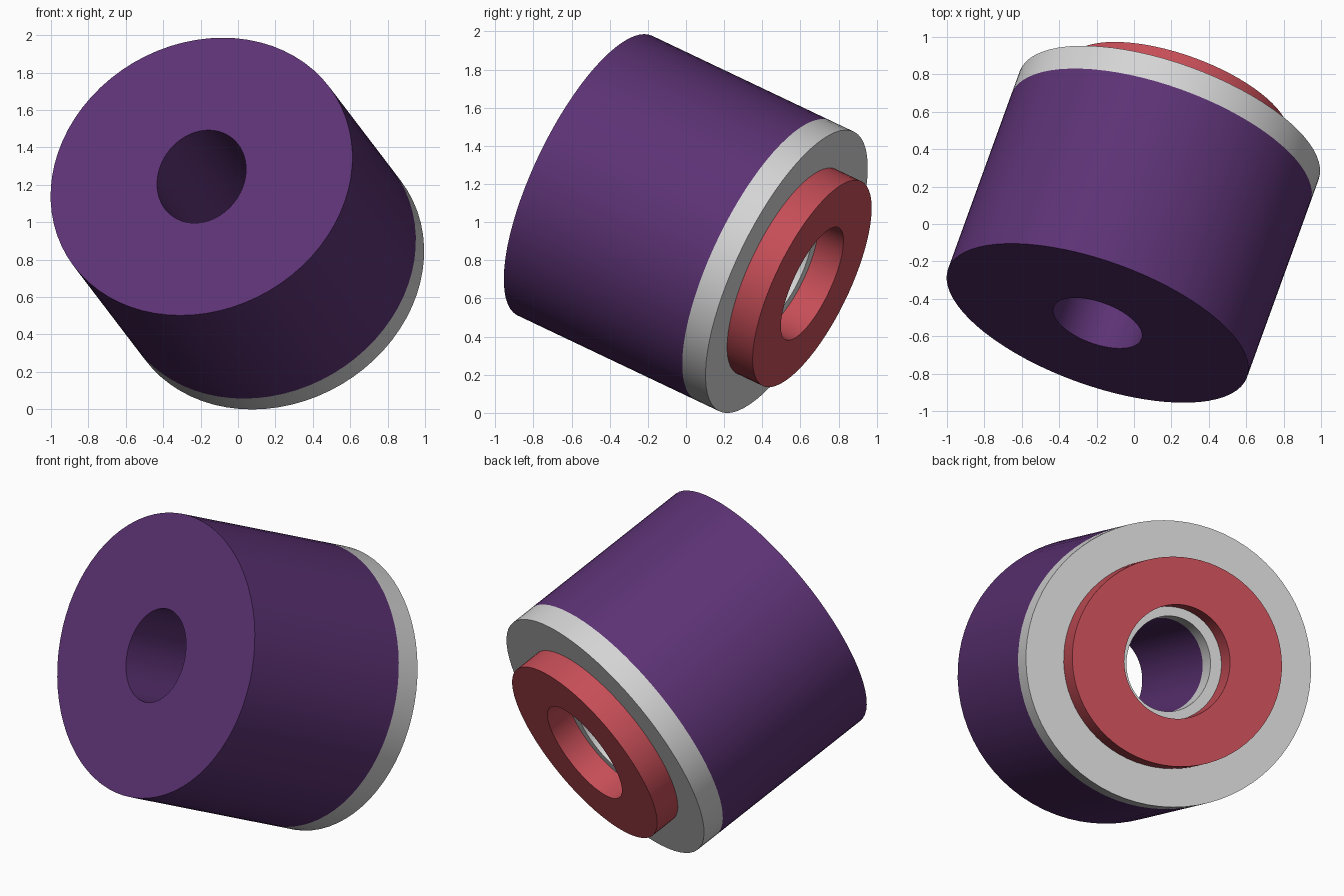
import bpy, bmesh
from math import cos, sin, tau
from mathutils import Matrix, Vector

cube = bpy.data.objects.get("Cube")
if cube:
    bpy.data.objects.remove(cube, do_unlink=True)

SEGMENTS = 72

# Tilted frame: the shared axis runs from the front face down to the back
axis = Vector((0.311, 0.8585, -0.408)).normalized()
across = axis.cross(Vector((0, 0, 1))).normalized()
upward = across.cross(axis).normalized()
origin = Vector((-0.195, -0.53, 1.244))
frame = Matrix((across, upward, -axis)).transposed().to_4x4()
frame.translation = origin


def material(name, rgb):
    mat = bpy.data.materials.new(name)
    mat.use_nodes = True
    mat.diffuse_color = (*rgb, 1)
    mat.node_tree.nodes["Principled BSDF"].inputs["Base Color"].default_value = (*rgb, 1)
    return mat


def tube(name, outer, inner, start, end, mat):
    """Hollow slightly oval tube between two depths along the shared axis."""
    bm = bmesh.new()
    loops = []
    for (a, b), depth in ((outer, start), (outer, end), (inner, end), (inner, start)):
        loops.append([bm.verts.new((a * cos(tau * i / SEGMENTS),
                                    b * sin(tau * i / SEGMENTS), -depth))
                      for i in range(SEGMENTS)])
    for k in range(4):
        p, q = loops[k], loops[(k + 1) % 4]
        for i in range(SEGMENTS):
            j = (i + 1) % SEGMENTS
            bm.faces.new((p[i], p[j], q[j], q[i]))
    bmesh.ops.recalc_face_normals(bm, faces=bm.faces)
    bm.transform(frame)
    mesh = bpy.data.meshes.new(name)
    bm.to_mesh(mesh)
    bm.free()
    mesh.materials.append(mat)
    obj = bpy.data.objects.new(name, mesh)
    bpy.context.collection.objects.link(obj)
    bpy.ops.object.select_all(action="DESELECT")
    obj.select_set(True)
    bpy.context.view_layer.objects.active = obj
    bpy.ops.object.shade_smooth_by_angle()
    return obj


purple = material("purple", (0.107, 0.032, 0.175))
grey = material("light_grey", (0.66, 0.66, 0.66))
red = material("red", (0.56, 0.075, 0.095))

bore = (0.25, 0.272)
body = (0.85, 0.813)

# Long body, thin back plate and raised end ring
tube("main_body", body, bore, 0, 1.09, purple)
tube("back_plate", body, bore, 1.09, 1.232, grey)
tube("end_ring", (0.625, 0.595), (0.315, 0.325), 1.232, 1.388, red)
